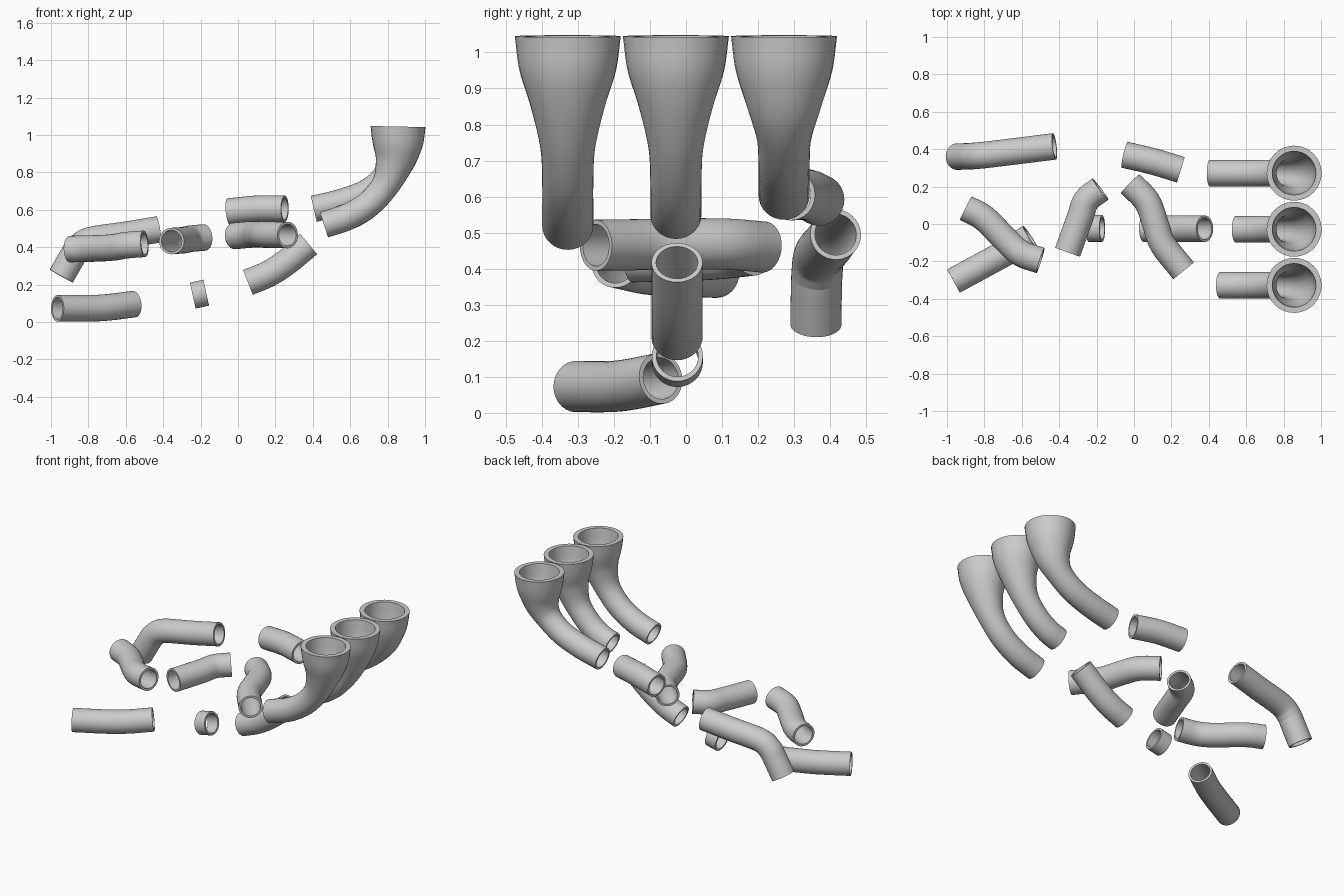
import bpy, bmesh, math
from mathutils import Vector

if "Cube" in bpy.data.objects:
    bpy.data.objects.remove(bpy.data.objects["Cube"])

SIDES = 32
R, WALL = 0.071, 0.013


def spline(pts, steps=5):
    """Smooth curve through points of any dimension (Catmull-Rom)."""
    p = [Vector(q) for q in pts]
    p = [p[0] * 2 - p[1]] + p + [p[-1] * 2 - p[-2]]
    out = []
    for i in range(1, len(p) - 2):
        a, b, c, d = p[i - 1:i + 3]
        for s in range(steps):
            t = s / steps
            out.append(0.5 * (2 * b + (c - a) * t + (2 * a - 5 * b + 4 * c - d) * t * t
                              + (3 * b - a - 3 * c + d) * t ** 3))
    out.append(p[-2])
    return out


def tube(name, pts, widths=None):
    """Hollow pipe along a path; widths gives (outer, inner) radius per point."""
    path = spline(pts)
    radii = spline(widths) if widths else [(R, R - WALL)] * len(path)
    bm = bmesh.new()
    n = len(path)
    outer, inner = [], []
    tan = (path[1] - path[0]).normalized()
    u = tan.orthogonal().normalized()
    for i, c in enumerate(path):
        new = (path[min(i + 1, n - 1)] - path[max(i - 1, 0)]).normalized()
        u = tan.rotation_difference(new) @ u
        tan = new
        v = tan.cross(u)
        for rings, r in ((outer, radii[i][0]), (inner, radii[i][1])):
            rings.append([bm.verts.new(c + r * (math.cos(a) * u + math.sin(a) * v))
                          for a in (2 * math.pi * k / SIDES for k in range(SIDES))])
    # closed loop of rings: along the outside, back along the inside
    loop = outer + inner[::-1]
    for i, a in enumerate(loop):
        b = loop[(i + 1) % len(loop)]
        for k in range(SIDES):
            j = (k + 1) % SIDES
            bm.faces.new((a[k], a[j], b[j], b[k]))
    bmesh.ops.recalc_face_normals(bm, faces=bm.faces)
    me = bpy.data.meshes.new(name)
    bm.to_mesh(me)
    bm.free()
    ob = bpy.data.objects.new(name, me)
    bpy.context.collection.objects.link(ob)
    bpy.ops.object.select_all(action='DESELECT')
    ob.select_set(True)
    bpy.context.view_layer.objects.active = ob
    bpy.ops.object.shade_smooth_by_angle(angle=math.radians(40))


# Flared intake horns: (x, z) path, shared upper part
flare = [(0.79, 0.735), (0.836, 0.85), (0.853, 0.95), (0.856, 1.045)]
flare_w = [(0.076, 0.06), (0.103, 0.078), (0.134, 0.105), (0.147, 0.117)]
horns = {
    "horn_front": (-0.328, [(0.46, 0.52), (0.59, 0.564), (0.705, 0.635)]),
    "horn_middle": (-0.028, [(0.545, 0.55), (0.62, 0.577), (0.705, 0.635)]),
    "horn_back": (0.272, [(0.405, 0.605), (0.55, 0.64), (0.685, 0.69)]),
}
for name, (y, low) in horns.items():
    top = flare if name != "horn_back" else [(0.785, 0.765)] + flare[1:]
    tube(name, [(x, y, z) for x, z in low + top], [(R, R - WALL)] * 3 + flare_w)

# Loose pipe sections
pipes = {
    "back_elbow_pipe": [(-0.945, 0.36, 0.245), (-0.885, 0.362, 0.35), (-0.855, 0.364, 0.395),
                        (-0.79, 0.37, 0.437), (-0.6, 0.393, 0.466), (-0.425, 0.415, 0.495)],
    "left_s_pipe": [(-0.90, 0.085, 0.39), (-0.80, 0.03, 0.392), (-0.675, -0.096, 0.398),
                    (-0.60, -0.16, 0.41), (-0.50, -0.195, 0.418)],
    "low_pipe": [(-0.965, -0.305, 0.073), (-0.79, -0.21, 0.073), (-0.68, -0.15, 0.08),
                 (-0.555, -0.07, 0.096)],
    "short_collar": [(-0.242, -0.024, 0.141), (-0.17, -0.024, 0.157)],
    "centre_bend_pipe": [(-0.355, -0.15, 0.433), (-0.29, 0.03, 0.438), (-0.255, 0.125, 0.445),
                         (-0.18, 0.187, 0.452)],
    "centre_s_pipe": [(-0.02, 0.215, 0.46), (0.07, 0.12, 0.468), (0.115, 0.0, 0.469),
                      (0.155, -0.11, 0.467), (0.265, -0.25, 0.465)],
    "rising_pipe": [(0.053, -0.025, 0.212), (0.16, -0.025, 0.256), (0.26, -0.025, 0.32),
                    (0.378, -0.025, 0.417)],
    "upper_back_pipe": [(-0.05, 0.37, 0.59), (0.1, 0.335, 0.605), (0.25, 0.29, 0.605)],
}
for name, pts in pipes.items():
    tube(name, pts)
